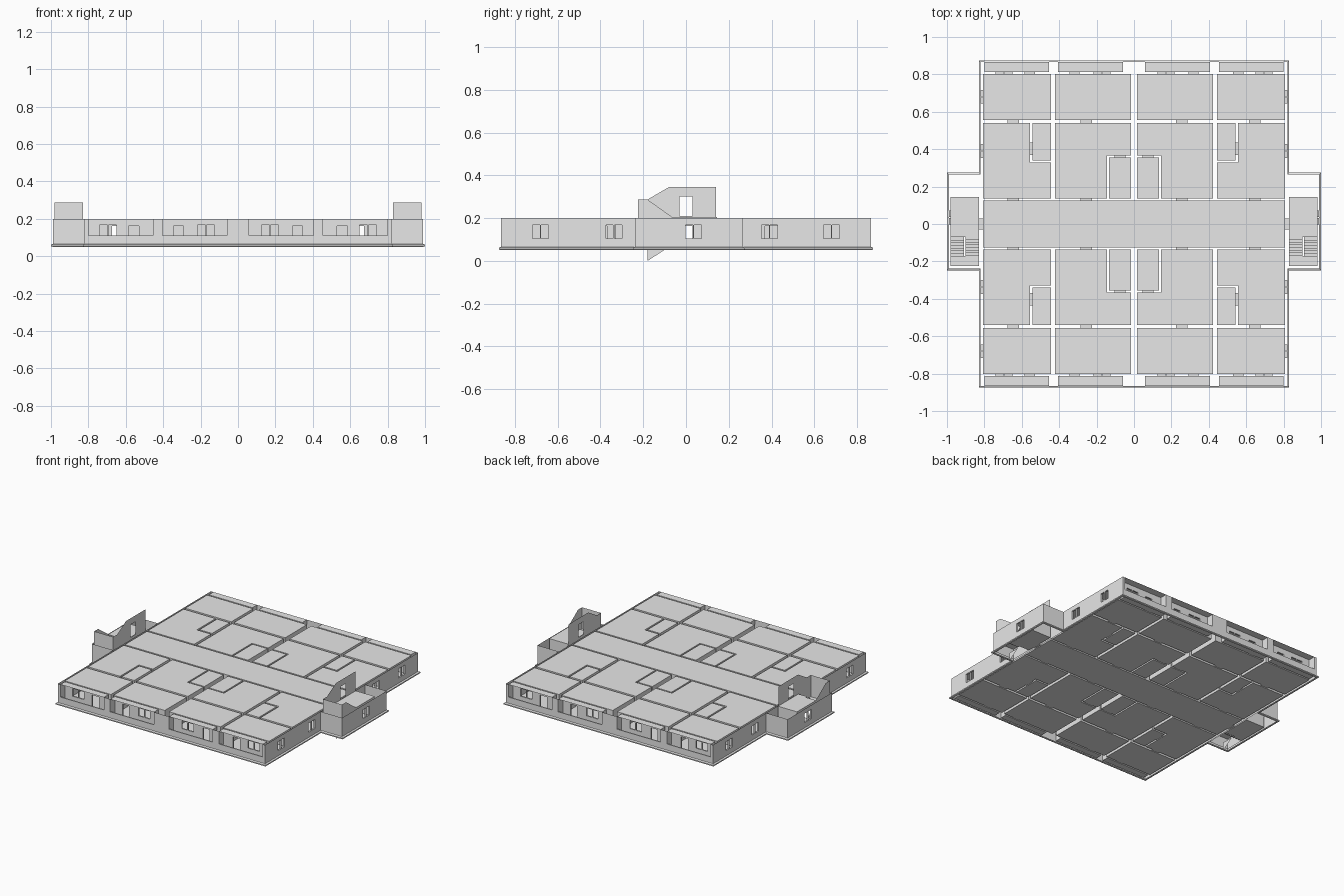
import bpy, bmesh

cube = bpy.data.objects.get("Cube")
if cube:
    bpy.data.objects.remove(cube, do_unlink=True)

grey = bpy.data.materials.new("plain grey")
grey.use_nodes = True
grey.diffuse_color = (0.8, 0.8, 0.8, 1)
grey.node_tree.nodes["Principled BSDF"].inputs["Base Color"].default_value = (0.8, 0.8, 0.8, 1)

FLOOR, TOP, EPS = 0.058, 0.2, 0.0005
SIGNS = [(sx, sy) for sx in (1, -1) for sy in (1, -1)]
openings = []  # (wall axis, start, end, u0, u1, z0, z1)


def finish(bm, name):
    bmesh.ops.remove_doubles(bm, verts=bm.verts, dist=0.0001)
    bmesh.ops.recalc_face_normals(bm, faces=bm.faces)
    mesh = bpy.data.meshes.new(name)
    bm.to_mesh(mesh)
    bm.free()
    mesh.materials.append(grey)
    obj = bpy.data.objects.new(name, mesh)
    bpy.context.collection.objects.link(obj)


def face(bm, pts):
    bm.faces.new([bm.verts.new(p) for p in pts])


def at(axis, c, u, z):
    return (c, u, z) if axis == 0 else (u, c, z)


def span(a, b, s):
    return sorted((a * s, b * s))


def opening(axis, c, u, z):
    openings.append((axis, *c, *u, *z))


def window(axis, c, u, z):
    mid = sum(u) / 2
    opening(axis, c, (u[0], mid - 0.003), z)
    opening(axis, c, (mid + 0.003, u[1]), z)


def wall(bm, axis, c, u0, u1, z0, z1):
    """Flat wall, left open wherever an opening crosses it."""
    u0, u1 = sorted((u0, u1))
    cuts = [o[3:] for o in openings if o[0] == axis
            and o[1] - EPS < c < o[2] + EPS and o[3] > u0 - EPS and o[4] < u1 + EPS
            and o[5] > z0 - EPS and o[6] < z1 + EPS]
    us = sorted({u0, u1, *[v for o in cuts for v in o[:2]]})
    zs = sorted({z0, z1, *[v for o in cuts for v in o[2:]]})
    for a, b in zip(us, us[1:]):
        for d, e in zip(zs, zs[1:]):
            m, n = (a + b) / 2, (d + e) / 2
            if not any(o[0] < m < o[1] and o[2] < n < o[3] for o in cuts):
                face(bm, [at(axis, c, a, d), at(axis, c, b, d), at(axis, c, b, e), at(axis, c, a, e)])


def walls(bm, pts, z0, z1):
    for (x0, y0), (x1, y1) in zip(pts, pts[1:] + pts[:1]):
        if abs(x0 - x1) < EPS:
            wall(bm, 0, x0, y0, y1, z0, z1)
        else:
            wall(bm, 1, y0, x0, x1, z0, z1)


def room(name, pts, z0=FLOOR, z1=TOP):
    bm = bmesh.new()
    walls(bm, pts, z0, z1)
    for z in (z0, z1):
        face(bm, [(x, y, z) for x, y in pts])
    finish(bm, name)


def rect(x0, x1, y0, y1):
    return [(x0, y0), (x1, y0), (x1, y1), (x0, y1)]


# Doors and windows
DOOR, PANE, SILL = (0.062, 0.162), (0.112, 0.167), (0.104, 0.168)
for sx, sy in SIGNS:
    back = span(0.803, 0.813, sy)
    for u in ((0.125, 0.216), (0.65, 0.74)):
        window(1, back, span(*u, sx), PANE)
    for u in ((0.292, 0.345), (0.53, 0.585)):
        opening(1, back, span(*u, sx), DOOR)
    for u in ((0.06, 0.405), (0.455, 0.8)):
        opening(1, span(0.858, 0.865, sy), span(*u, sx), (0.11, TOP))
    for u in ((0.225, 0.285), (0.615, 0.675)):
        opening(1, span(0.54, 0.557, sy), span(*u, sx), DOOR)
        opening(1, span(0.125, 0.137, sy), span(*u, sx), DOOR)
    opening(1, span(0.355, 0.365, sy), span(0.045, 0.105, sx), DOOR)
    opening(0, span(0.543, 0.555, sx), span(0.37, 0.435, sy), DOOR)
    side = span(0.808, 0.82, sx)
    window(0, side, span(0.643, 0.717, sy), SILL)
    window(0, side, (0.352, 0.428) if sy > 0 else (-0.375, -0.3), SILL)
for s in (1, -1):
    opening(0, span(0.808, 0.83, s), (-0.03, 0.03), DOOR)
    window(0, span(0.98, 0.99, s), (-0.003, 0.073), SILL)
    opening(0, span(0.83, 0.83, s), (-0.03, 0.03), (0.21, 0.3))

# Rooms, bathrooms and balconies in each quarter
for sx, sy in SIGNS:
    tag = ("left" if sx > 0 else "right") + ("_back" if sy > 0 else "_front")

    def quarter(name, pts):
        room(f"{name}_{tag}", [(x * sx, y * sy) for x, y in pts])

    quarter("inner_end_room", rect(0.017, 0.423, 0.557, 0.803))
    quarter("outer_end_room", rect(0.443, 0.808, 0.557, 0.803))
    quarter("inner_bathroom", rect(0.017, 0.134, 0.137, 0.355))
    quarter("outer_bathroom", rect(0.443, 0.543, 0.34, 0.54))
    quarter("inner_main_room", [(0.145, 0.137), (0.423, 0.137), (0.423, 0.54),
                                (0.017, 0.54), (0.017, 0.365), (0.145, 0.365)])
    quarter("outer_main_room", [(0.443, 0.137), (0.808, 0.137), (0.808, 0.54),
                                (0.555, 0.54), (0.555, 0.328), (0.443, 0.328)])
    quarter("inner_balcony", rect(0.06, 0.405, 0.813, 0.858))
    quarter("outer_balcony", rect(0.455, 0.8, 0.813, 0.858))
room("corridor", rect(-0.808, 0.808, -0.125, 0.125))


# Outer facade following the stair bays
def outline(d):
    x, y, b, f, k = 0.82 + d, 0.865 + d, 0.99 + d, -0.238 - d, 0.265 + d
    return [(x, -y), (x, f), (b, f), (b, k), (x, k), (x, y),
            (-x, y), (-x, k), (-b, k), (-b, f), (-x, f), (-x, -y)]


bm = bmesh.new()
walls(bm, outline(0), 0.055, TOP)
for s in (1, -1):
    wall(bm, 0, 0.82 * s, -0.238, 0.265, 0.055, TOP)
finish(bm, "outer_facade")

# Projecting base moulding
bm = bmesh.new()
rings = [[(x, y, z) for x, y in outline(d)]
         for d, z in ((0, 0.05), (0.01, 0.053), (0.01, 0.061), (0, 0.066))]
for low, high in zip(rings, rings[1:]):
    for i in range(len(low)):
        j = (i + 1) % len(low)
        face(bm, [low[i], low[j], high[j], high[i]])
finish(bm, "base_moulding")

# Reveals joining both skins of every opening
bm = bmesh.new()
for axis, c0, c1, u0, u1, z0, z1 in openings:
    if c1 - c0 > EPS:
        loop = [(u0, z0), (u1, z0), (u1, z1), (u0, z1)]
        for (ua, za), (ub, zb) in zip(loop, loop[1:] + loop[:1]):
            face(bm, [at(axis, c0, ua, za), at(axis, c0, ub, zb),
                      at(axis, c1, ub, zb), at(axis, c1, ua, za)])
finish(bm, "opening_reveals")


# Stairwells
def flat(bm, x0, x1, y0, y1, z):
    face(bm, [(x, y, z) for x, y in rect(x0, x1, y0, y1)])


def upright(bm, x, profile):
    face(bm, [(x, y, z) for y, z in profile])


MID, STEPS = 0.132, 7
for s in (1, -1):
    side = "left" if s > 0 else "right"
    xi, xm, xo = 0.83 * s, 0.904 * s, 0.98 * s

    bm = bmesh.new()
    wall(bm, 0, xi, -0.225, 0.145, FLOOR, 0.205)
    wall(bm, 0, xo, -0.225, 0.145, FLOOR, 0.205)
    wall(bm, 1, 0.145, xi, xo, FLOOR, 0.205)
    wall(bm, 1, -0.225, xi, xo, FLOOR, 0.287)
    wall(bm, 0, xi, -0.08, 0.14, 0.205, 0.345)
    upright(bm, xi, [(-0.225, 0.205), (-0.08, 0.205), (-0.08, 0.345), (-0.18, 0.287), (-0.225, 0.287)])
    upright(bm, xo, [(-0.225, 0.205), (-0.065, 0.205), (-0.18, 0.287), (-0.225, 0.287)])
    finish(bm, f"stairwell_walls_{side}")

    bm = bmesh.new()
    flat(bm, xi, xo, -0.07, 0.145, FLOOR)
    flat(bm, xi, xo, -0.07, 0.145, 0.205)
    flat(bm, xi, xo, -0.225, -0.17, MID)
    finish(bm, f"stair_landings_{side}")

    bm = bmesh.new()
    for xa, xb, end in ((xm + 0.004 * s, xo, FLOOR), (xi, xm - 0.004 * s, 0.205)):
        run, rise = 0.1 / STEPS, (end - MID) / STEPS
        for i in range(STEPS):
            y, z = -0.17 + i * run, MID + i * rise
            tread = z + rise
            wall(bm, 1, y, xa, xb, min(z, tread), max(z, tread))
            flat(bm, xa, xb, y, y + run, tread)
    finish(bm, f"stair_flights_{side}")

    bm = bmesh.new()
    upright(bm, xm, [(-0.18, 0.0), (-0.18, FLOOR), (-0.09, FLOOR)])
    finish(bm, f"stair_spine_{side}")
